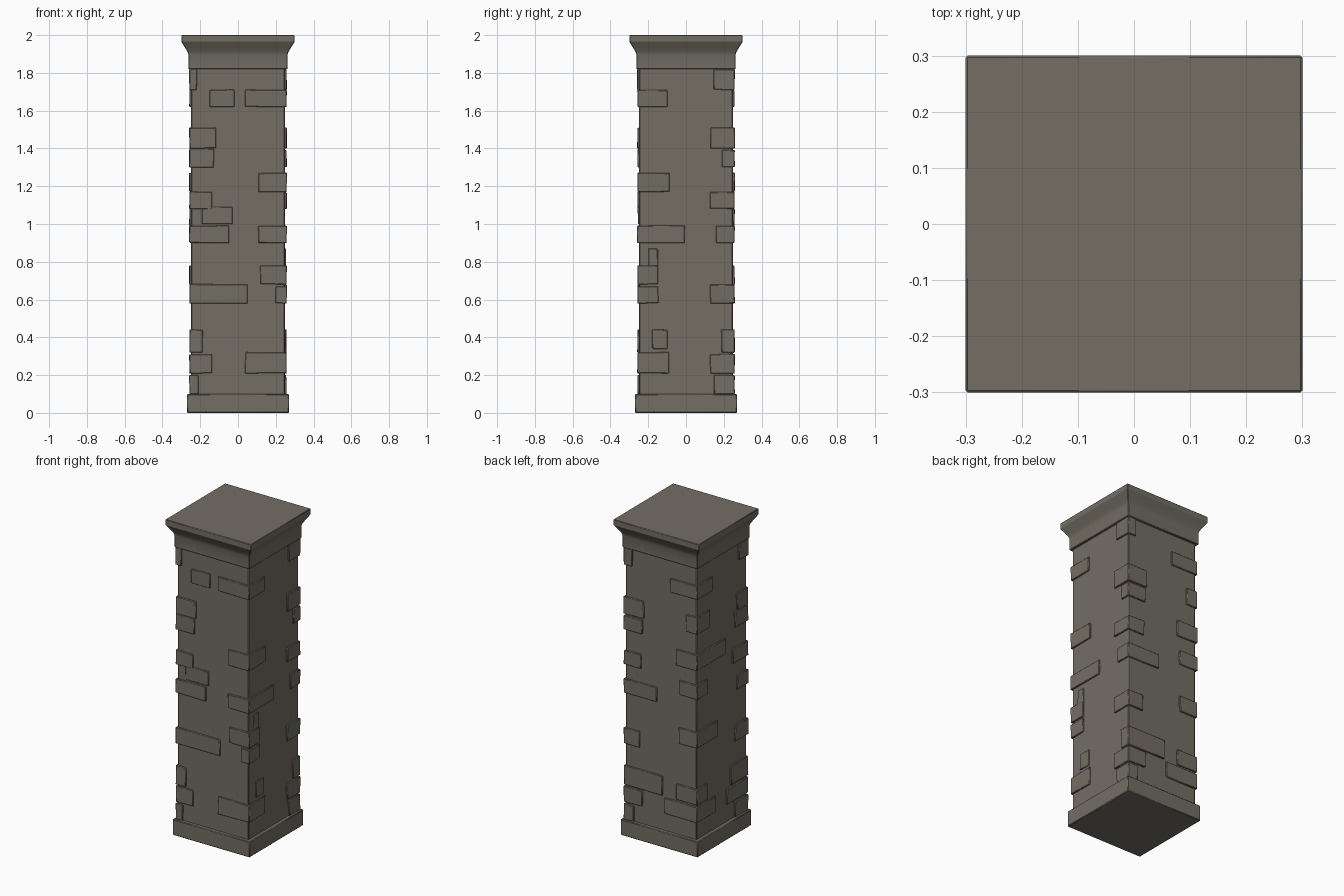
import bpy, bmesh, random
from math import radians

if "Cube" in bpy.data.objects:
    bpy.data.objects.remove(bpy.data.objects["Cube"])
random.seed(4)

stone = bpy.data.materials.new("warm grey stone")
stone.diffuse_color = (0.172, 0.155, 0.127, 1)
stone.use_nodes = True
stone.node_tree.nodes["Principled BSDF"].inputs["Base Color"].default_value = stone.diffuse_color


def finish(name, bm, bevel):
    bmesh.ops.recalc_face_normals(bm, faces=bm.faces)
    me = bpy.data.meshes.new(name)
    bm.to_mesh(me)
    bm.free()
    ob = bpy.data.objects.new(name, me)
    bpy.context.collection.objects.link(ob)
    me.materials.append(stone)
    mod = ob.modifiers.new("worn edges", 'BEVEL')
    mod.width = bevel
    mod.segments = 1
    mod.limit_method = 'ANGLE'
    mod.angle_limit = radians(40)
    bpy.ops.object.select_all(action='DESELECT')
    ob.select_set(True)
    bpy.context.view_layer.objects.active = ob
    bpy.ops.object.shade_smooth_by_angle(angle=radians(30))
    return ob


def square_loft(name, profile, bevel=0.004):
    """Stack square rings given as (half width, height)."""
    bm = bmesh.new()
    rings = [[bm.verts.new((sx * w, sy * w, z))
              for sx, sy in ((-1, -1), (1, -1), (1, 1), (-1, 1))]
             for w, z in profile]
    for a, b in zip(rings, rings[1:]):
        for i in range(4):
            j = (i + 1) % 4
            bm.faces.new((a[i], a[j], b[j], b[i]))
    bm.faces.new(rings[0][::-1])
    bm.faces.new(rings[-1])
    return finish(name, bm, bevel)


def add_brick(bm, lo, hi):
    """Slightly uneven block between two corners."""
    verts = bmesh.ops.create_cube(bm, size=1)["verts"]
    for v in verts:
        for k in range(3):
            v.co[k] = lo[k] if v.co[k] < 0 else hi[k]
            v.co[k] += random.uniform(-0.002, 0.002)


# Main masonry: plinth, shaft and flared capital
square_loft("plinth", [(0.27, 0), (0.27, 0.10)])
square_loft("shaft", [(0.248, 0.08), (0.248, 1.84)])
square_loft("capital", [(0.262, 1.82), (0.262, 1.895), (0.267, 1.911),
                        (0.278, 1.930), (0.292, 1.952), (0.30, 1.965), (0.30, 2.0)], 0.003)

# Raised corner bricks: (bottom, top, reach along x, reach along y)
R = 0.248
OUT = 0.257
corners = {
    (-1, -1): [(1.71, 1.82, .03, .08), (1.40, 1.51, .13, .10), (1.30, 1.40, .12, .12),
               (1.08, 1.17, .11, .14), (0.90, 0.99, .20, .10), (0.58, 0.68, .30, .12),
               (0.32, 0.44, .06, .16), (0.21, 0.31, .11, .20), (0.10, 0.20, .04, .12)],
    (1, -1): [(1.62, 1.71, .21, .15), (1.17, 1.27, .14, .16), (0.90, 0.99, .14, .24),
              (0.68, 0.78, .13, .10), (0.58, 0.67, .05, .10), (0.21, 0.32, .21, .16)],
    (1, 1): [(1.71, 1.82, .05, .10), (1.40, 1.51, .13, .12), (1.30, 1.39, .12, .06),
             (1.08, 1.17, .11, .12), (0.90, 0.99, .22, .09), (0.58, 0.68, .10, .12),
             (0.32, 0.44, .26, .06), (0.21, 0.31, .12, .12), (0.10, 0.20, .06, .10)],
    (-1, 1): [(1.62, 1.71, .18, .15), (1.40, 1.51, .07, .12), (1.17, 1.27, .14, .28),
              (0.99, 1.08, .12, .10), (0.68, 0.78, .12, .20), (0.32, 0.42, .14, .10),
              (0.21, 0.31, .22, .18)],
}
bm = bmesh.new()
for (sx, sy), bricks in corners.items():
    for z0, z1, rx, ry in bricks:
        xs = sorted((sx * OUT, sx * (R - rx)))
        ys = sorted((sy * OUT, sy * (R - ry)))
        add_brick(bm, (xs[0], ys[0], z0), (xs[1], ys[1], z1))
finish("corner_bricks", bm, 0.003)

# Single bricks standing slightly proud of the flat faces
bm = bmesh.new()
for x0, x1, z0, z1 in [(-.19, -.03, 1.0, 1.09), (-.15, -.02, 1.62, 1.71)]:
    add_brick(bm, (x0, -0.254, z0), (x1, -0.2, z1))
for y0, y1, z0, z1 in [(-.18, -.10, 0.34, 0.44), (-.20, -.15, 0.69, 0.87)]:
    add_brick(bm, (0.2, y0, z0), (0.254, y1, z1))
finish("face_bricks", bm, 0.003)
